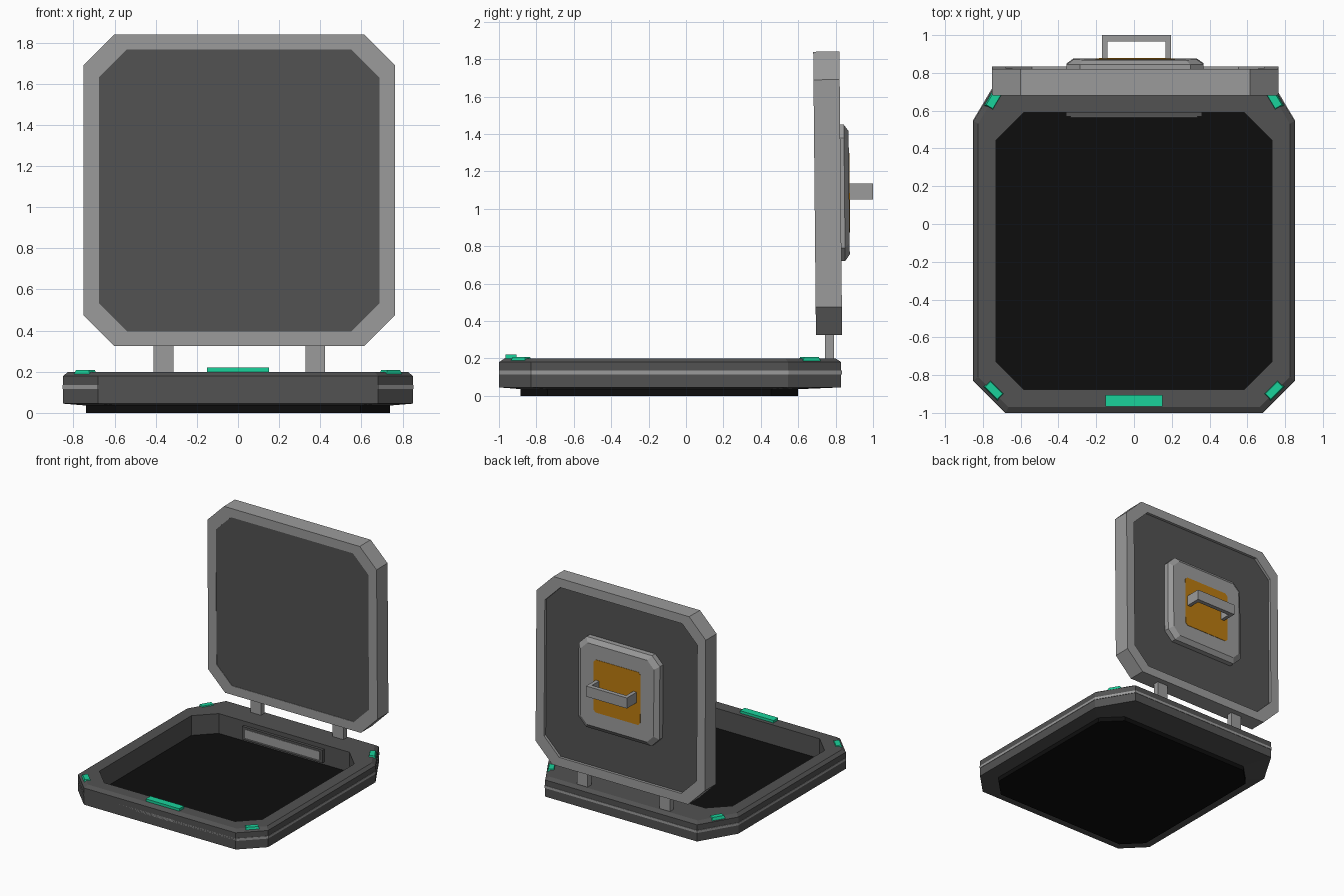
import bpy, bmesh
from math import radians, atan2
from mathutils import Matrix, Vector

if "Cube" in bpy.data.objects:
    bpy.data.objects.remove(bpy.data.objects["Cube"])


def material(name, rgb):
    m = bpy.data.materials.new(name)
    m.diffuse_color = (*rgb, 1)
    m.use_nodes = True
    m.node_tree.nodes["Principled BSDF"].inputs["Base Color"].default_value = m.diffuse_color
    return m


DARK = material("dark_grey", (0.085, 0.085, 0.085))
BLACK = material("black", (0.004, 0.004, 0.004))
LIGHT = material("light_grey", (0.33, 0.33, 0.33))
GREEN = material("green", (0.01, 0.65, 0.33))
ORANGE = material("orange", (0.5, 0.2, 0.005))


def octagon(x0, x1, y0, y1, c, back=None):
    """Rectangle with cut corners; 'back' is the y length of the cut at y1."""
    b = c if back is None else back
    return [(x0 + c, y0), (x1 - c, y0), (x1, y0 + c), (x1, y1 - b),
            (x1 - c, y1), (x0 + c, y1), (x0, y1 - b), (x0, y0 + c)]


def rect(x0, x1, y0, y1):
    return [(x0, y0), (x1, y0), (x1, y1), (x0, y1)]


def loft(name, sections, mat, ring=False, matrix=Matrix()):
    """Skin a stack of (outline, height); ring joins last to first, else capped."""
    bm = bmesh.new()
    loops = [[bm.verts.new((x, y, z)) for x, y in pts] for pts, z in sections]
    pairs = list(zip(loops, loops[1:]))
    if ring:
        pairs.append((loops[-1], loops[0]))
    else:
        bm.faces.new(loops[0])
        bm.faces.new(loops[-1])
    n = len(loops[0])
    for a, b in pairs:
        for i in range(n):
            j = (i + 1) % n
            bm.faces.new((a[i], a[j], b[j], b[i]))
    bm.transform(matrix)
    bmesh.ops.recalc_face_normals(bm, faces=bm.faces[:])
    me = bpy.data.meshes.new(name)
    bm.to_mesh(me)
    bm.free()
    me.materials.append(mat)
    ob = bpy.data.objects.new(name, me)
    bpy.context.collection.objects.link(ob)
    return ob


# Base frame with bevelled top edge and open middle
outer = octagon(-0.85, 0.85, -1.0, 0.83, 0.17, 0.285)
top = octagon(-0.825, 0.825, -0.97, 0.80, 0.16, 0.27)
hole = octagon(-0.73, 0.73, -0.875, 0.59, 0.145)
loft("base_frame", [(outer, 0.045), (outer, 0.18), (top, 0.20),
                    (hole, 0.20), (hole, 0.035)], DARK, ring=True)

# Light stripe round the outside
stripe = octagon(-0.853, 0.853, -1.0, 0.833, 0.17, 0.285)
inside = octagon(-0.83, 0.83, -0.98, 0.81, 0.17, 0.285)
loft("base_stripe", [(stripe, 0.115), (stripe, 0.135),
                     (inside, 0.135), (inside, 0.115)], LIGHT, ring=True)

# Floor slab
slab = octagon(-0.74, 0.74, -0.885, 0.60, 0.145)
loft("floor_slab", [(slab, 0), (slab, 0.04)], BLACK)

# Plate on the inner back wall
loft("wall_plate", [(rect(-0.36, 0.36, 0.568, 0.60), z) for z in (0.06, 0.165)], DARK)
loft("wall_plate_face", [(rect(-0.335, 0.335, 0.565, 0.58), z) for z in (0.08, 0.147)], LIGHT)

# Green markers: front bar and four corner bars
loft("front_marker", [(rect(-0.15, 0.15, -0.965, -0.905), 0.19),
                      (rect(-0.15, 0.15, -0.965, -0.905), 0.22)], GREEN)
for side, s in (("left", -1), ("right", 1)):
    for end, y, dy in (("front", -0.88, 0.17), ("back", 0.66, -0.285)):
        m = Matrix.Translation((s * 0.742, y, 0)) @ Matrix.Rotation(atan2(dy, s * 0.17), 4, "Z")
        loft(f"{end}_{side}_marker", [(rect(-0.055, 0.055, -0.027, 0.027), 0.185),
                                      (rect(-0.045, 0.045, -0.02, 0.02), 0.208)],
             GREEN, matrix=m)

# Hinge posts
for side, x in (("left", -0.362), ("right", 0.376)):
    post = rect(x - 0.048, x + 0.048, 0.743, 0.79)
    loft(f"{side}_hinge_post", [(post, 0.19), (post, 0.35)], LIGHT)

# Upright lid, tipped slightly forward: local z is towards the front
LID = Matrix.Translation((0.006, 0.7575, 1.0825)) @ Matrix.Rotation(radians(90.55), 4, "X")
rim = octagon(-0.758, 0.758, -0.7575, 0.7575, 0.15)
gap = octagon(-0.683, 0.683, -0.685, 0.685, 0.137)
loft("lid_frame", [(rim, -0.07), (rim, 0.07), (gap, 0.07), (gap, -0.07)],
     LIGHT, ring=True, matrix=LID)
loft("lid_panel", [(gap, -0.048), (gap, 0.067)], DARK, matrix=LID)

# Raised bevelled plate on the lid's back with a coloured inset
wide = octagon(-0.363, 0.363, -0.363, 0.366, 0.07)
narrow = octagon(-0.328, 0.328, -0.328, 0.331, 0.06)
loft("back_plate", [(wide, -0.045), (wide, -0.09), (narrow, -0.115)], LIGHT, matrix=LID)
inset = octagon(-0.21, 0.21, -0.21, 0.215, 0.02)
loft("back_inset", [(inset, -0.10), (inset, -0.118)], ORANGE, matrix=LID)

# U-shaped handle
u = [(-0.17, 0.865), (-0.17, 1.0), (0.196, 1.0), (0.196, 0.865),
     (0.166, 0.865), (0.166, 0.965), (-0.14, 0.965), (-0.14, 0.865)]
loft("handle", [(u, 1.05), (u, 1.135)], LIGHT)
